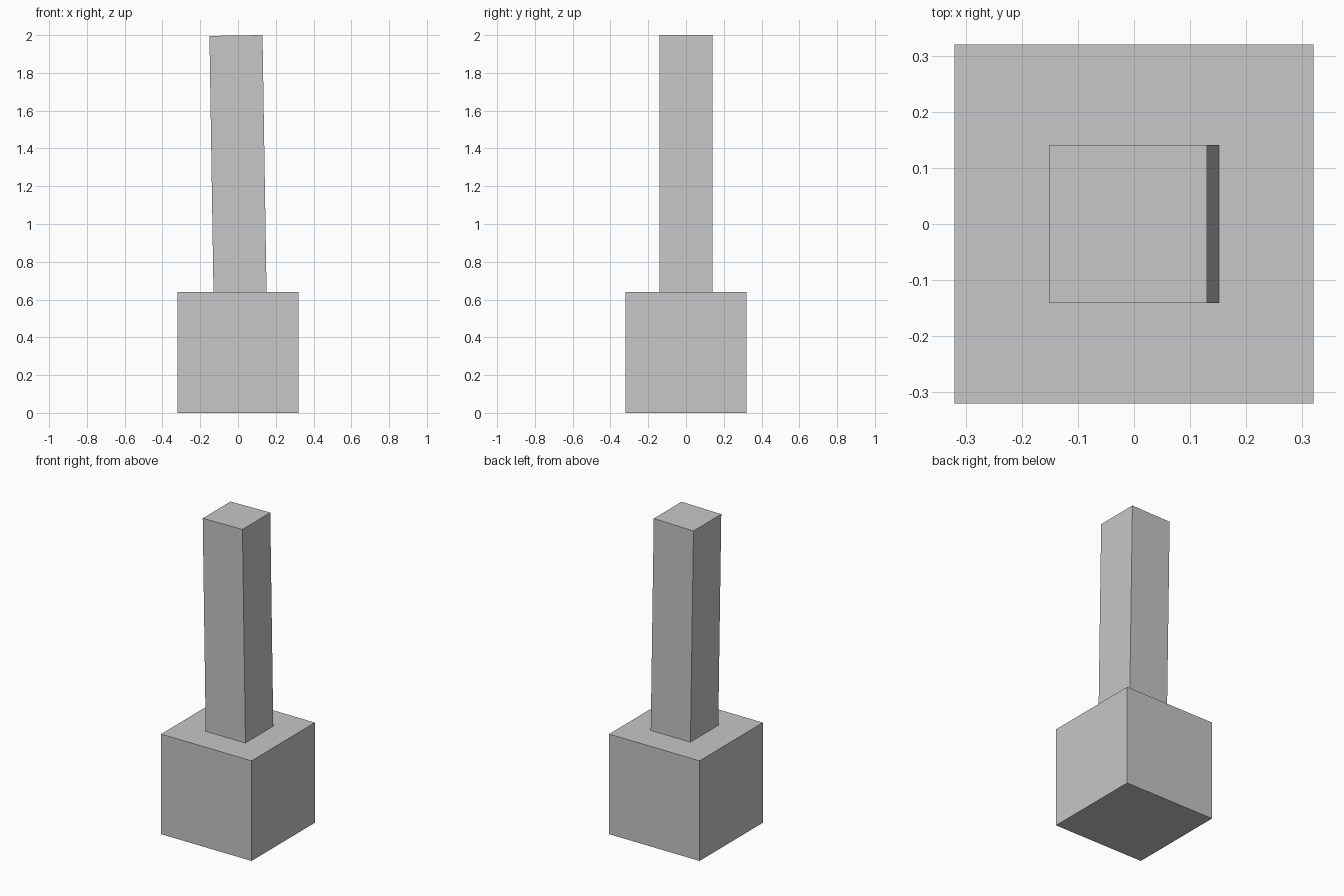
import bpy
import math

if "Cube" in bpy.data.objects:
    bpy.data.objects.remove(bpy.data.objects["Cube"])

grey = bpy.data.materials.new("plain_grey")
grey.diffuse_color = (0.57, 0.57, 0.57, 1.0)
grey.use_nodes = True
grey.node_tree.nodes["Principled BSDF"].inputs["Base Color"].default_value = grey.diffuse_color


def box(name, size, centre, tilt=0.0):
    """Box with the given size, leaning about the y axis."""
    bpy.ops.mesh.primitive_cube_add(size=1, location=centre, rotation=(0, tilt, 0))
    obj = bpy.context.object
    obj.name = name
    obj.scale = size
    obj.data.materials.append(grey)
    return obj


# Square block at the bottom
box("base_block", (0.64, 0.64, 0.64), (0, 0, 0.32))

# Tall post standing on the block, leaning slightly to the left
box("post", (0.281, 0.281, 1.36), (0, 0, 1.318), math.radians(-0.9))
